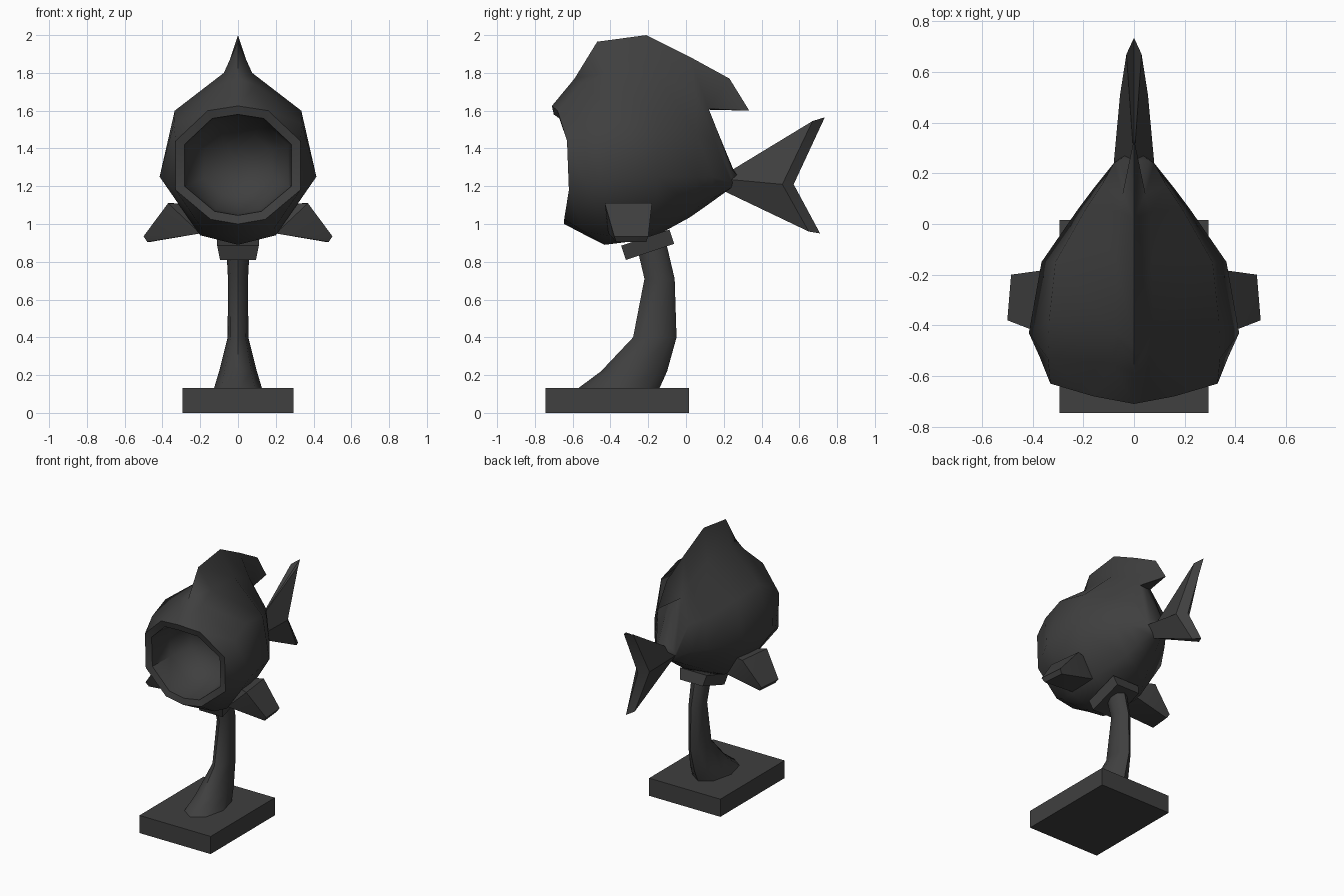
import bpy
import bmesh
from math import cos, sin, radians, pi
from mathutils import Vector

if "Cube" in bpy.data.objects:
    bpy.data.objects.remove(bpy.data.objects["Cube"], do_unlink=True)

# Single dark grey material
GREY = (0.05, 0.05, 0.05, 1.0)
grey = bpy.data.materials.new("dark_grey")
grey.use_nodes = True
grey.diffuse_color = GREY
shader = next(n for n in grey.node_tree.nodes if n.type == "BSDF_PRINCIPLED")
shader.inputs["Base Color"].default_value = GREY


def finish(name, bm, angle, mirrored=False):
    """Clean up a bmesh, optionally mirror it across x, and make the object."""
    if mirrored:
        everything = bm.verts[:] + bm.edges[:] + bm.faces[:]
        bmesh.ops.mirror(bm, geom=everything, axis="X", merge_dist=0.0005)
    bmesh.ops.remove_doubles(bm, verts=bm.verts, dist=0.0005)
    bmesh.ops.dissolve_degenerate(bm, edges=bm.edges, dist=0.0005)
    bmesh.ops.recalc_face_normals(bm, faces=bm.faces)
    mesh = bpy.data.meshes.new(name)
    bm.to_mesh(mesh)
    bm.free()
    mesh.materials.append(grey)
    obj = bpy.data.objects.new(name, mesh)
    bpy.context.collection.objects.link(obj)
    bpy.ops.object.select_all(action="DESELECT")
    obj.select_set(True)
    bpy.context.view_layer.objects.active = obj
    bpy.ops.object.shade_smooth_by_angle(angle=radians(angle))
    return obj


def loft(bm, rings, closed):
    """Skin a list of equally long point rings."""
    rows = [[bm.verts.new(p) for p in ring] for ring in rings]
    count = len(rows[0])
    for a, b in zip(rows, rows[1:]):
        for i in range(count if closed else count - 1):
            j = (i + 1) % count
            bm.faces.new((a[i], a[j], b[j], b[i]))
    return rows


def hull(name, points, angle, mirrored=False):
    """Convex solid around a few corner points."""
    bm = bmesh.new()
    for p in points:
        bm.verts.new(p)
    bmesh.ops.convex_hull(bm, input=bm.verts)
    bmesh.ops.dissolve_limit(bm, angle_limit=radians(1), verts=bm.verts, edges=bm.edges)
    return finish(name, bm, angle, mirrored)


# Fish body with dorsal fin: half rings from the top ridge down to the belly
rim = [(0, -.71, 1.625), (.16, -.68, 1.6), (.33, -.63, 1.44),
       (.33, -.62, 1.18), (.145, -.645, 1.025), (0, -.645, 1)]
brow = [(0, -.59, 1.77), (.09, -.55, 1.74), (.34, -.53, 1.53),
        (.37, -.53, 1.22), (.18, -.54, .96), (0, -.54, .945)]
cheek = [(0, -.47, 1.965), (.075, -.42, 1.8), (.335, -.38, 1.6),
         (.415, -.43, 1.25), (.2, -.42, .94), (0, -.43, .89)]
middle = [(0, -.21, 2), (.07, -.15, 1.79), (.31, -.15, 1.56),
          (.365, -.15, 1.25), (.2, -.17, .97), (0, -.19, .92)]
rear = [(0, .02, 1.885), (.06, .05, 1.7), (.19, .06, 1.47),
        (.22, .06, 1.25), (.1, .04, 1.08), (0, .02, 1.035)]
haunch = [(0, .23, 1.77), (.045, .12, 1.61), (.13, .15, 1.45),
          (.16, .14, 1.25), (.08, .13, 1.13), (0, .12, 1.105)]
root = [(0, .25, 1.29), (.06, .25, 1.28), (.08, .24, 1.25),
        (.08, .24, 1.22), (.05, .22, 1.18), (0, .21, 1.17)]
fin_tip = [(0, .335, 1.6)] + haunch[1:]
fin_notch = [(0, .12, 1.605)] + haunch[1:]
root_end = [(0, .3, 1.23)] * 6

# Hollow mouth: the rim shrunk inwards and pushed back
MOUTH_Z = 1.315


def shrink(scale, push):
    return [(x * scale, y + push, MOUTH_Z + (z - MOUTH_Z) * scale) for x, y, z in rim]


throat = [(0, -.25, MOUTH_Z)] * 6
bm = bmesh.new()
loft(bm, [throat, shrink(.55, .33), shrink(.81, .2), shrink(.855, .01), rim, brow,
          cheek, middle, rear, haunch, fin_tip, fin_notch, root, root_end], False)
finish("fish_body", bm, 50, mirrored=True)

# Forked tail: thick ridge thinning to a sharp trailing edge
tail_points = {
    "top": (0, .25, 1.29), "side": (.08, .24, 1.235), "bottom": (0, .21, 1.17),
    "ridge": (.055, .51, 1.21), "upper": (.03, .67, 1.545), "lower": (.03, .65, .96),
    "fork": (0, .57, 1.21), "upper_tip": (0, .735, 1.565), "lower_tip": (0, .71, .95),
}
tail_faces = ["top side ridge upper", "side bottom lower ridge",
              "upper ridge fork upper_tip", "ridge lower lower_tip fork",
              "top upper upper_tip", "bottom lower_tip lower"]
bm = bmesh.new()
verts = {key: bm.verts.new(p) for key, p in tail_points.items()}
for face in tail_faces:
    bm.faces.new([verts[key] for key in face.split()])
finish("tail_fin", bm, 35, mirrored=True)

# Side fins
hull("side_fins", [(.37, -.43, 1.11), (.34, -.18, 1.11), (.2, -.41, .95), (.2, -.2, .96),
                   (.5, -.38, .935), (.485, -.2, .935), (.48, -.37, .905), (.465, -.21, .905),
                   (.2, -.35, 1.1), (.2, -.22, 1.1)], 35, mirrored=True)

# Tilted collar between fish and stem
tilt = radians(18.4)
corners = []
for side in (-1, 1):
    for along in (-.135, .135):
        for up, half_width in ((-.04, .095), (.04, .11)):
            corners.append((side * half_width,
                            -.203 + along * cos(tilt) - up * sin(tilt),
                            .89 + along * sin(tilt) + up * cos(tilt)))
hull("collar", corners, 20)

# Curved stem: stacked eight-sided rings given as height, front, back, half width
levels = [(.12, -.585, -.145, .13), (.22, -.45, -.1, .1), (.4, -.28, -.05, .055),
          (.71, -.22, -.06, .053), (.88, -.26, -.1, .062)]
stem_rings = []
for z, front, back, half_width in levels:
    mid, reach = (front + back) / 2, (back - front) / 2
    ring = []
    for i in range(8):
        a = pi * i / 4
        ring.append((half_width * sin(a), mid - reach * cos(a), z))
    stem_rings.append(ring)
bm = bmesh.new()
rows = loft(bm, stem_rings, True)
bm.faces.new(rows[0])
bm.faces.new(rows[-1])
finish("stem", bm, 50)

# Rectangular base plate
hull("base_plate", [(x, y, z) for x in (-.295, .295) for y in (-.745, .015)
                    for z in (0, .132)], 20)
